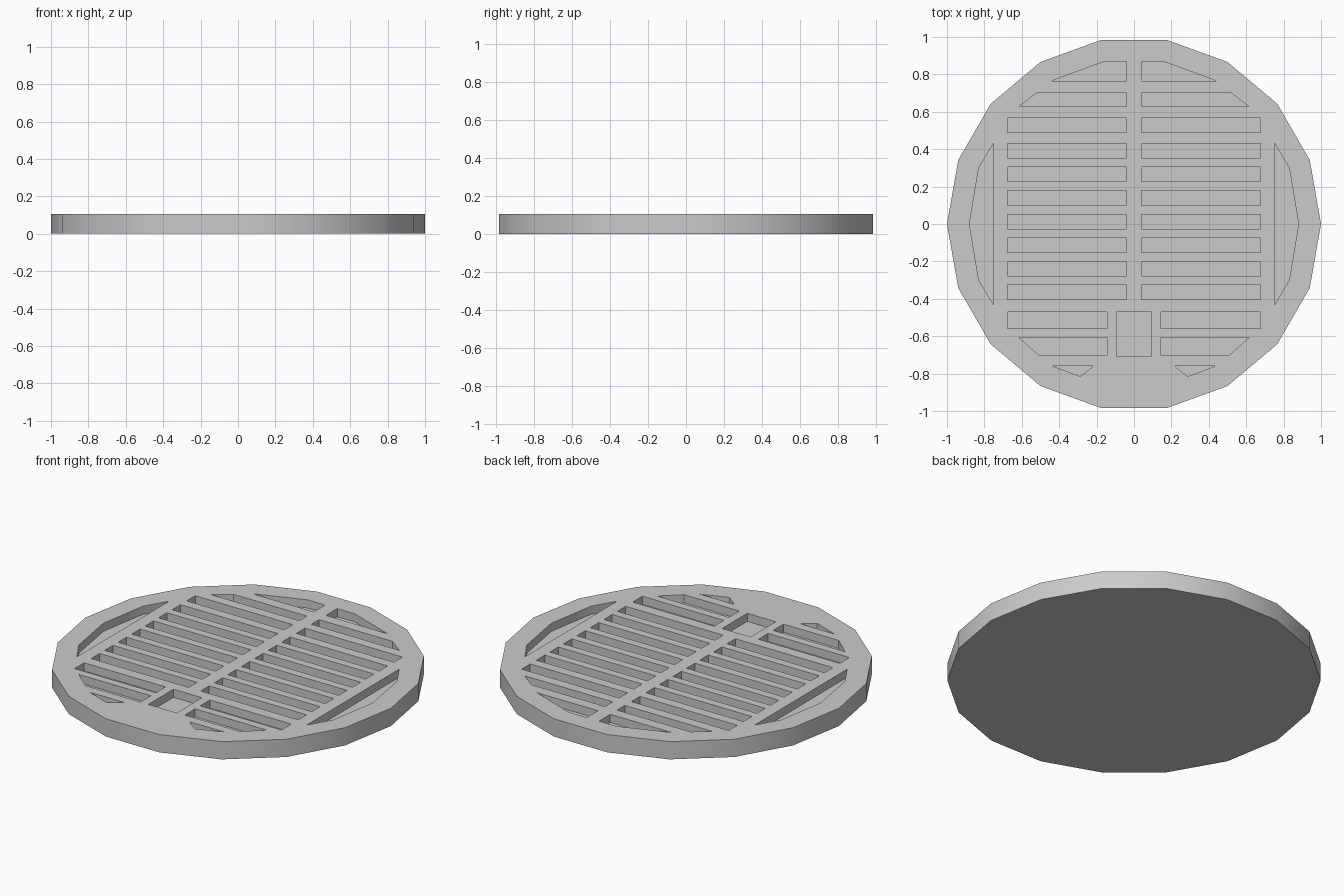
import bpy
import bmesh
import math

HEIGHT = 0.105
DEPTH = 0.048
FLOOR = HEIGHT - DEPTH

cube = bpy.data.objects.get("Cube")
if cube:
    bpy.data.objects.remove(cube, do_unlink=True)

grey = bpy.data.materials.new("light grey")
grey.use_nodes = True
colour = (0.6, 0.6, 0.6, 1.0)
grey.diffuse_color = colour
grey.node_tree.nodes["Principled BSDF"].inputs["Base Color"].default_value = colour


def add_prism(bm, outline, z0, z1):
    """Extrude a flat outline between two heights."""
    face = bm.faces.new([bm.verts.new((x, y, z0)) for x, y in outline])
    new = bmesh.ops.extrude_face_region(bm, geom=[face])["geom"]
    for v in new:
        if isinstance(v, bmesh.types.BMVert):
            v.co.z = z1


def make_object(name, bm):
    bmesh.ops.recalc_face_normals(bm, faces=bm.faces)
    mesh = bpy.data.meshes.new(name)
    bm.to_mesh(mesh)
    bm.free()
    mesh.materials.append(grey)
    obj = bpy.data.objects.new(name, mesh)
    bpy.context.collection.objects.link(obj)
    return obj


def box(x0, x1, y0, y1):
    return [(x0, y0), (x1, y0), (x1, y1), (x0, y1)]


# Eighteen-sided disc
bm = bmesh.new()
add_prism(bm, [(math.cos(math.tau * i / 18), math.sin(math.tau * i / 18))
               for i in range(18)], 0, HEIGHT)
disc = make_object("grate_disc", bm)

# Recesses on the left half: long slots, then the shaped ones
recesses = [box(0.04, 0.677, 0.488, 0.568), box(0.145, 0.677, -0.56, -0.47)]
recesses += [box(0.04, 0.677, 0.352 - 0.126 * i, 0.43 - 0.126 * i)
             for i in range(7)]
recesses += [
    [(0.04, 0.765), (0.44, 0.765), (0.155, 0.87), (0.04, 0.87)],
    [(0.04, 0.628), (0.615, 0.628), (0.52, 0.70), (0.04, 0.70)],
    [(0.145, -0.607), (0.615, -0.607), (0.505, -0.704), (0.145, -0.704)],
    [(0.215, -0.758), (0.44, -0.758), (0.287, -0.815)],
    [(0.752, 0.43), (0.752, -0.43), (0.83, -0.30), (0.88, 0), (0.83, 0.30)],
]

# Cutter: both mirrored halves plus the square socket on the centre line
bm = bmesh.new()
for outline in recesses:
    for side in (1, -1):
        add_prism(bm, [(x * side, y) for x, y in outline], FLOOR, HEIGHT + 0.1)
add_prism(bm, box(-0.093, 0.093, -0.705, -0.47), FLOOR, HEIGHT + 0.1)
cutter = make_object("recess_cutter", bm)
cutter.hide_render = True

# Cut the recesses and drop the cutter
cut = disc.modifiers.new("recesses", 'BOOLEAN')
cut.operation = 'DIFFERENCE'
cut.solver = 'EXACT'
cut.object = cutter
bpy.ops.object.select_all(action='DESELECT')
disc.select_set(True)
bpy.context.view_layer.objects.active = disc
bpy.ops.object.modifier_apply(modifier=cut.name)
bpy.data.objects.remove(cutter, do_unlink=True)

# Smooth rim with sharp top and bottom edges
bpy.ops.object.shade_smooth_by_angle(angle=math.radians(30))
